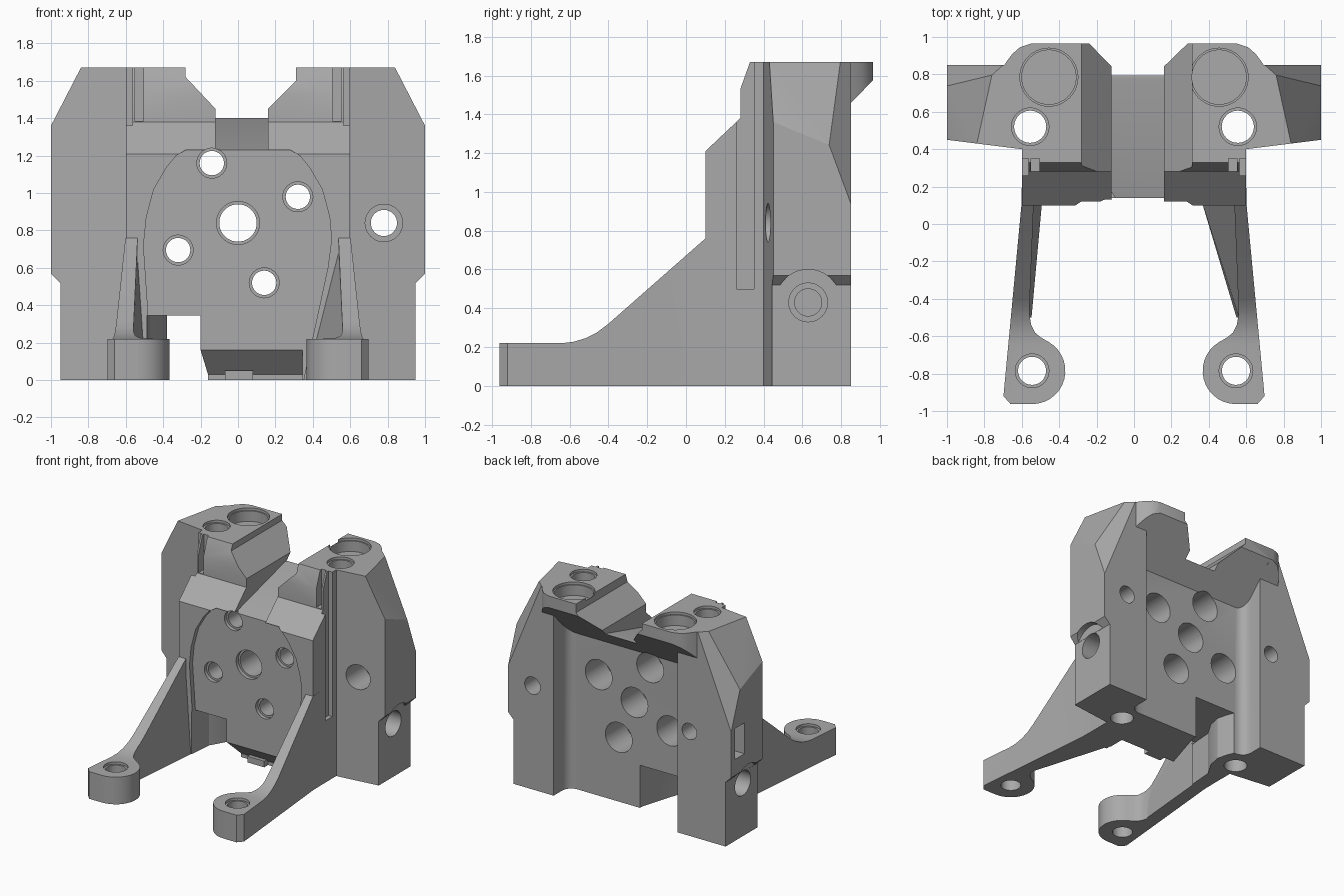
import bpy, bmesh, math
from mathutils import Vector

if "Cube" in bpy.data.objects:
    bpy.data.objects.remove(bpy.data.objects["Cube"])

grey = bpy.data.materials.new("grey_metal")
grey.diffuse_color = (0.4, 0.4, 0.4, 1)
grey.use_nodes = True
grey.node_tree.nodes["Principled BSDF"].inputs["Base Color"].default_value = grey.diffuse_color


def finish(name, bm):
    bmesh.ops.recalc_face_normals(bm, faces=bm.faces[:])
    me = bpy.data.meshes.new(name)
    bm.to_mesh(me)
    bm.free()
    me.materials.append(grey)
    ob = bpy.data.objects.new(name, me)
    bpy.context.collection.objects.link(ob)
    return ob


def prism_bm(pts, axis, lo, hi):
    """Extrude a 2D outline along an axis (x: yz, y: xz, z: xy)."""
    bm = bmesh.new()
    put = {'x': lambda a, b, t: (t, a, b), 'y': lambda a, b, t: (a, t, b),
           'z': lambda a, b, t: (a, b, t)}[axis]
    f = bm.faces.new([bm.verts.new(put(a, b, lo)) for a, b in pts])
    ext = bmesh.ops.extrude_face_region(bm, geom=[f])
    vs = [v for v in ext['geom'] if isinstance(v, bmesh.types.BMVert)]
    bmesh.ops.translate(bm, verts=vs, vec=put(0, 0, hi - lo))
    if not any(len(x.link_faces) == 0 for x in bm.verts) and any(e.is_boundary for e in bm.edges):
        bmesh.ops.holes_fill(bm, edges=[e for e in bm.edges if e.is_boundary])
    return bm


def prism(name, pts, axis, lo, hi):
    return finish(name, prism_bm(pts, axis, lo, hi))


def box(x0, x1, y0, y1, z0, z1):
    return prism("cutter", [(x0, y0), (x1, y0), (x1, y1), (x0, y1)], 'z', z0, z1)


def rod(axis, a, b, r, lo, hi):
    n = 40
    return prism("cutter", [(a + r * math.cos(2 * math.pi * i / n),
                             b + r * math.sin(2 * math.pi * i / n)) for i in range(n)], axis, lo, hi)


def boolean(ob, other, op='DIFFERENCE'):
    m = ob.modifiers.new("cut", 'BOOLEAN')
    m.operation, m.solver, m.object = op, 'EXACT', other
    bpy.context.view_layer.objects.active = ob
    bpy.ops.object.modifier_apply(modifier=m.name)
    bpy.data.objects.remove(other)


def smooth(ob):
    bpy.ops.object.select_all(action='DESELECT')
    ob.select_set(True)
    bpy.context.view_layer.objects.active = ob
    bpy.ops.object.shade_smooth_by_angle(angle=math.radians(25))


# Central block with sloped shelf
body = prism("bracket_body", [(.1, 0), (.1, 1.21), (.28, 1.38), (.28, 1.53), (.33, 1.67),
                              (.8, 1.67), (.8, 0)], 'x', -.6, .6)

# Side wings with sloped shoulders
for s in (1, -1):
    bm = prism_bm([(.45, 0), (.95, 0), (.95, .52), (1, .57), (1, 1.36), (.84, 1.67), (.45, 1.67)],
                  'y', .37, .85)
    for co, no in (((.6, .4, 0), (.05, -.4, 0)),
                   ((1, .85, .94), (.073, .081, .030)),
                   ((.84, .43, 1.67), (.32, .07, .17))):
        bmesh.ops.bisect_plane(bm, geom=bm.verts[:] + bm.edges[:] + bm.faces[:], dist=1e-5,
                               plane_co=co, plane_no=no, clear_outer=True)
        bmesh.ops.holes_fill(bm, edges=[e for e in bm.edges if e.is_boundary])
    for v in bm.verts:
        v.co.x *= s
    boolean(body, finish("wing", bm), 'UNION')

# Crown overhanging the back
half = [(.7, .5), (.7, .84), (.68, .87), (.65, .91), (.61, .945), (.55, .965), (.28, .965)]
boolean(body, prism("crown", half + [(-x, y) for x, y in reversed(half)], 'z', 1.15, 1.67), 'UNION')

# Back recess with rounded inner corners and sloped ceiling
bm = prism_bm([(.66, -.1), (.66, 1.262), (1.0, 1.613), (1.0, -.1)], 'x', -.52, .59)
bmesh.ops.bevel(bm, geom=[e for e in bm.edges if all(abs(v.co.y - .66) < 1e-4 for v in e.verts)
                          and abs(e.verts[0].co.z - e.verts[1].co.z) > .5],
                offset=.08, segments=5, profile=.5, affect='EDGES')
boolean(body, finish("cutter", bm))
boolean(body, prism("cutter", [(.85, -.1), (.85, 1.458), (1.1, 1.716), (1.1, -.1)], 'x', -1.2, 1.2))

# Trough through the top
boolean(body, prism("cutter", [(-.28, 1.8), (-.28, 1.62), (-.12, 1.45), (-.12, 1.4), (.16, 1.4),
                               (.16, 1.45), (.31, 1.6), (.31, 1.8)], 'y', -.1, 1.2))
boolean(body, prism("cutter", [(0, 1.192), (.78, 1.402), (.78, 1.5), (0, 1.5)], 'x', -.12, .16))

# Shallow arched face on the front
boolean(body, prism("cutter", [(-.47, -.1), (-.48, .35), (-.505, .72), (-.49, .87), (-.45, 1.02),
                               (-.38, 1.14), (-.33, 1.2), (-.28, 1.23), (.28, 1.23), (.33, 1.2),
                               (.38, 1.14), (.45, 1.02), (.49, .87), (.5, .75), (.48, .6),
                               (.35, 0), (.34, -.1)], 'y', 0, .14))

# Bottom chamfer and lower notch beside the bolt boss
boolean(body, prism("cutter", [(.05, .25), (.14, .16), (.27, .03), (.27, -.1), (.05, -.1)],
                    'x', -.3, .345))
boolean(body, prism("cutter", [(-.49, .05), (-.2, .05), (-.2, .14), (-.05, .63), (-.05, .75), (-.46, .75),
                               (-.4, .6), (-.38, .52), (-.4, .42), (-.47, .3)], 'z', -.1, .345))

for s in (1, -1):
    # Clearance grooves at the block sides and upper front
    boolean(body, box(*sorted((s * .565, s * .64)), .26, .35, .5, 1.8))
    boolean(body, box(*sorted((s * .505, s * .55)), .2, .35, 1.385, 1.8))
    # Vertical bolt holes and blind pockets on the crown
    boolean(body, rod('z', s * .555, .52, .086, -.1, 1.8))
    boolean(body, rod('z', s * .555, .52, .1, 1.65, 1.8))
    boolean(body, rod('z', s * .455, .785, .145, 1.565, 1.8))
    boolean(body, rod('z', s * .455, .785, .155, 1.65, 1.8))
    # Side bores with arched relief
    boolean(body, rod('x', .63, .43, .17, *sorted((s * .951, s * 1.1))))
    boolean(body, rod('x', .63, .43, .1, *sorted((s * .8, s * 1.1))))
    boolean(body, rod('x', .63, .43, .07, *sorted((s * .68, s * 1.1))))

# Through holes in the plate, wider at the back
for x, z, r in ((0, .84, .1), (-.14, 1.16, .065), (.32, .98, .065), (-.32, .695, .065), (.14, .52, .065)):
    boolean(body, rod('y', x, z, r, 0, 1.1))
    boolean(body, rod('y', x, z, r + .015, 0, .17))
    boolean(body, rod('y', x, z, .12, .4, .75))

# Wing holes and side window
boolean(body, rod('y', .78, .84, .07, .2, 1))
boolean(body, rod('y', .78, .84, .1, .2, .65))
boolean(body, rod('y', -.625, .845, .065, .68, 1))
boolean(body, box(-1.1, -.9, .68, .8, .7, .95))
smooth(body)

# Tab under the plate
smooth(box(-.07, .08, .22, .32, 0, .05))
bpy.context.object.name = "bottom_tab"

# Legs: plan outline with a round foot, cut by the sloping side profile
cx, cy, R = .545, -.785, .178
arc = [(cx - R * math.cos(a), cy + R * math.sin(a))
       for a in (math.radians(-90 + 150 * i / 14) for i in range(15))]
plan = [(.6, .2), (.602, .1), (.698, -.92), (.66, -.963)] + arc + \
       [(.5, -.605), (.53, -.58), (.55, -.54), (.56, -.48), (.537, .1), (.537, .2)]
side = [(-1.1, -.1), (-1.1, .22), (-.64, .22), (-.58, .227), (-.52, .245), (-.46, .275), (-.4, .32),
        (.1, .76), (.3, .76), (.3, -.1)]
for s, tag, base in ((1, "right", .35), (-1, "left", .488)):
    leg = prism(tag + "_leg", [(s * x, y) for x, y in plan], 'z', 0, .9)
    boolean(leg, prism("cutter", side, 'x', -1.2, 1.2), 'INTERSECT')
    boolean(leg, rod('z', s * cx, cy, .075, -.1, .5))
    boolean(leg, rod('z', s * cx, cy, .09, .2, .5))
    smooth(leg)
    # Flared web on the inner side of the leg
    bm = bmesh.new()
    for x, y, z in ((base, .16, 0), (.58, .16, 0), (.538, .16, .74), (.58, .16, .74),
                    (.548, -.5, 0), (.58, -.5, 0), (.562, -.5, .2), (.58, -.5, .2)):
        bm.verts.new(Vector((s * x, y, z)))
    bmesh.ops.convex_hull(bm, input=bm.verts[:])
    finish(tag + "_leg_web", bm)
